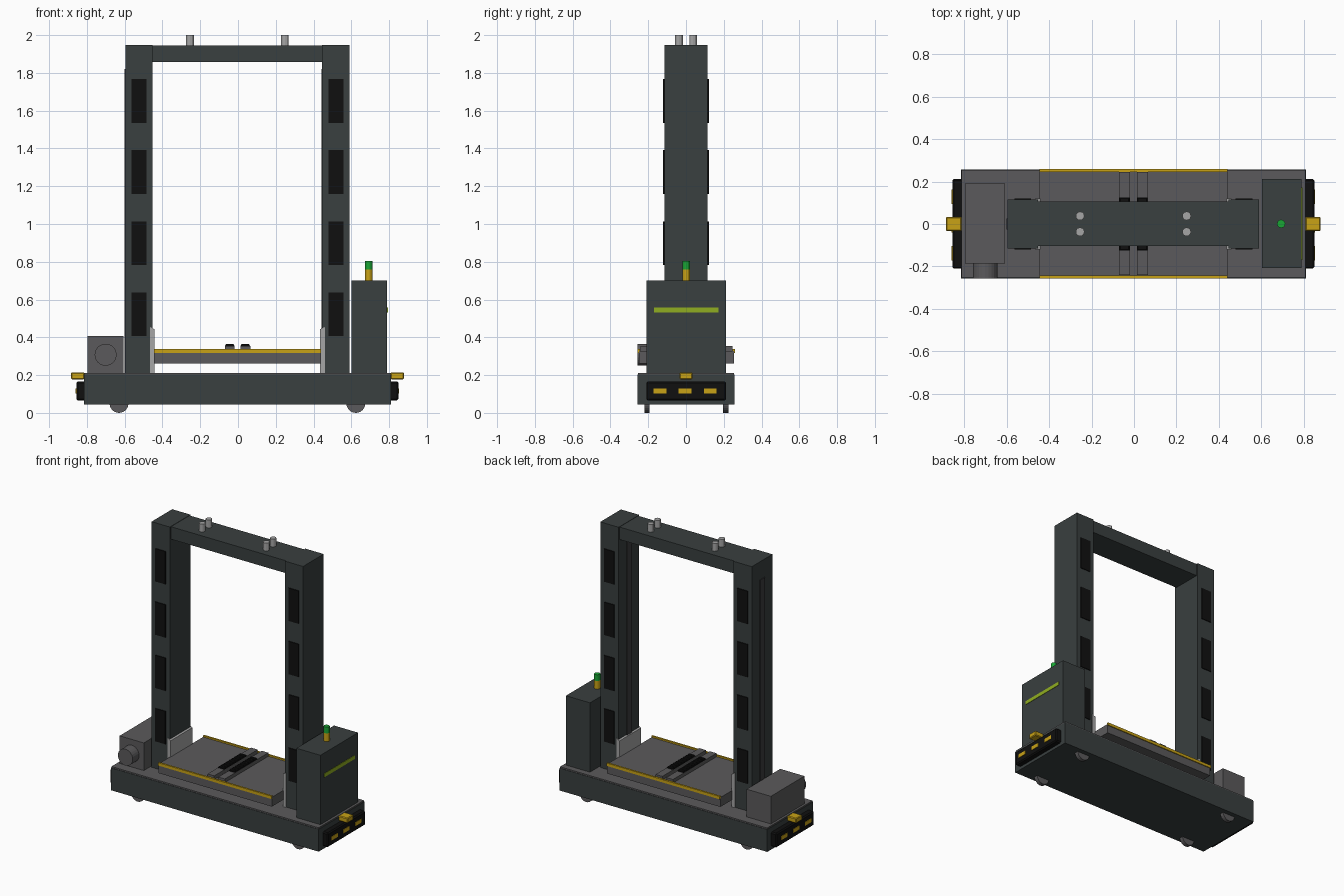
import bpy, math
from mathutils import Matrix

if "Cube" in bpy.data.objects:
    bpy.data.objects.remove(bpy.data.objects["Cube"])


def mat(name, r, g, b):
    m = bpy.data.materials.new(name)
    m.diffuse_color = (r, g, b, 1)
    m.use_nodes = True
    m.node_tree.nodes["Principled BSDF"].inputs["Base Color"].default_value = m.diffuse_color
    return m


SLATE = mat("slate", 0.041, 0.050, 0.050)
GREY = mat("machine grey", 0.105, 0.102, 0.106)
STEEL = mat("light steel", 0.38, 0.38, 0.38)
RAIL = mat("dark rail", 0.045, 0.045, 0.048)
BLACK = mat("black", 0.005, 0.005, 0.005)
YELLOW = mat("safety yellow", 0.58, 0.36, 0.008)
GREEN = mat("signal green", 0.010, 0.38, 0.035)
LIME = mat("lime", 0.28, 0.42, 0.015)


def finish(name, verts, faces, m):
    me = bpy.data.meshes.new(name)
    me.from_pydata(verts, [], faces)
    me.materials.append(m)
    o = bpy.data.objects.new(name, me)
    bpy.context.collection.objects.link(o)
    return o


def box(name, x, y, z, m, bevel=0):
    """Box from (min, max) pairs."""
    v = [(a, b, c) for a in x for b in y for c in z]
    f = [(0, 1, 3, 2), (4, 6, 7, 5), (0, 4, 5, 1), (2, 3, 7, 6), (0, 2, 6, 4), (1, 5, 7, 3)]
    o = finish(name, v, f, m)
    if bevel:
        b = o.modifiers.new("bevel", 'BEVEL')
        b.width, b.segments = bevel, 1
    return o


def cyl(name, c, r, depth, m, axis='Z', n=12):
    v = [(r * math.cos(2 * math.pi * i / n), r * math.sin(2 * math.pi * i / n), s * depth / 2)
         for s in (-1, 1) for i in range(n)]
    f = [tuple(reversed(range(n))), tuple(range(n, 2 * n))]
    f += [(i, (i + 1) % n, n + (i + 1) % n, n + i) for i in range(n)]
    o = finish(name, v, f, m)
    rot = Matrix.Rotation(math.pi / 2, 4, 'X') if axis == 'Y' else Matrix()
    o.data.transform(Matrix.Translation(c) @ rot)
    return o


def sx(s, a, b):
    """Mirrored x range about the model centre line."""
    return tuple(sorted((s * a - 0.003, s * b - 0.003)))


# chassis
box("chassis", (-0.815, 0.81), (-0.256, 0.257), (0.045, 0.203), SLATE)
box("deck_plate", (-0.812, 0.807), (-0.253, 0.254), (0.203, 0.212), GREY)

for s, side in ((-1, "left"), (1, "right")):
    # wheels
    for y, end in ((-0.207, "front"), (0.21, "rear")):
        cyl(f"{side}_{end}_wheel", (s * 0.627 - 0.003, y, 0.05), 0.05, 0.028, GREY, 'Y', 24)

    # end bumper with yellow plates, and sensor above it
    box(f"{side}_bumper", sx(s, 0.80, 0.853), (-0.21, 0.213), (0.066, 0.167), BLACK, 0.008)
    for i in (-1, 0, 1):
        y = i * 0.133 - 0.005
        box(f"{side}_bumper_plate", sx(s, 0.85, 0.856), (y - 0.034, y + 0.034), (0.103, 0.13), YELLOW)
    box(f"{side}_sensor", sx(s, 0.81, 0.882), (-0.034, 0.034), (0.178, 0.214), YELLOW, 0.005)

    # column, outer or inner guide strip on its left face, foot plate
    col = sx(s, 0.449, 0.592)
    box(f"{side}_column", col, (-0.115, 0.115), (0.21, 1.947), SLATE)
    box(f"{side}_guide_strip", (col[0] - 0.005, col[0] + 0.002), (-0.027, 0.027), (0.212, 1.82), RAIL)
    foot = box(f"{side}_foot_plate", sx(s, 0.438, 0.463), (-0.121, 0.121), (0.212, 0.455), STEEL)
    for v in foot.data.vertices:  # sloped top edge
        if v.co.z > 0.4 and abs(v.co.x + 0.003) < 0.45:
            v.co.z -= 0.012

    # black windows on front and rear of the column
    for ysign in (-1, 1):
        for k in range(4):
            z = 0.522 + 0.3765 * k
            y = sorted((ysign * 0.113, ysign * 0.121))
            box(f"{side}_column_panel", sx(s, 0.481, 0.561), y, (z - 0.116, z + 0.116), BLACK)

    # pins on the top beam
    for y in (-0.037, 0.038):
        cyl(f"{side}_top_pin", (s * 0.251 - 0.003, y, 1.97), 0.0205, 0.06, STEEL)

# top beam
box("top_beam", (-0.46, 0.454), (-0.103, 0.105), (1.857, 1.945), SLATE)

# lift platform with yellow edge rails
box("platform", (-0.445, 0.44), (-0.25, 0.253), (0.262, 0.328), GREY)
for y in ((-0.256, -0.243), (0.246, 0.259)):
    box("platform_edge", (-0.445, 0.44), y, (0.318, 0.338), YELLOW)

# forks with ribbed black grip pads
for cx in (-0.044, 0.039):
    box("fork", (cx - 0.026, cx + 0.026), (-0.24, 0.246), (0.325, 0.353), GREY)
    for i in range(9):
        y = -0.112 + 0.028 * i
        box("fork_pad", (cx - 0.023, cx + 0.023), (y - 0.0115, y + 0.0115), (0.352, 0.364), BLACK, 0.004)
    box("fork_pad_base", (cx - 0.0255, cx + 0.0255), (-0.125, 0.125), (0.351, 0.356), BLACK)

# control cabinet, stripe and signal beacon
box("cabinet", (0.602, 0.79), (-0.208, 0.212), (0.21, 0.702), SLATE)
box("cabinet_stripe", (0.787, 0.793), (-0.169, 0.171), (0.532, 0.558), LIME)
cyl("beacon_base", (0.693, 0.001, 0.73), 0.0195, 0.06, YELLOW)
cyl("beacon_light", (0.693, 0.001, 0.782), 0.0195, 0.044, GREEN)

# drive motor
box("motor_box", (-0.796, -0.607), (-0.185, 0.19), (0.21, 0.407), GREY)
cyl("motor_drum", (-0.701, -0.217, 0.308), 0.058, 0.08, GREY, 'Y', 24)
